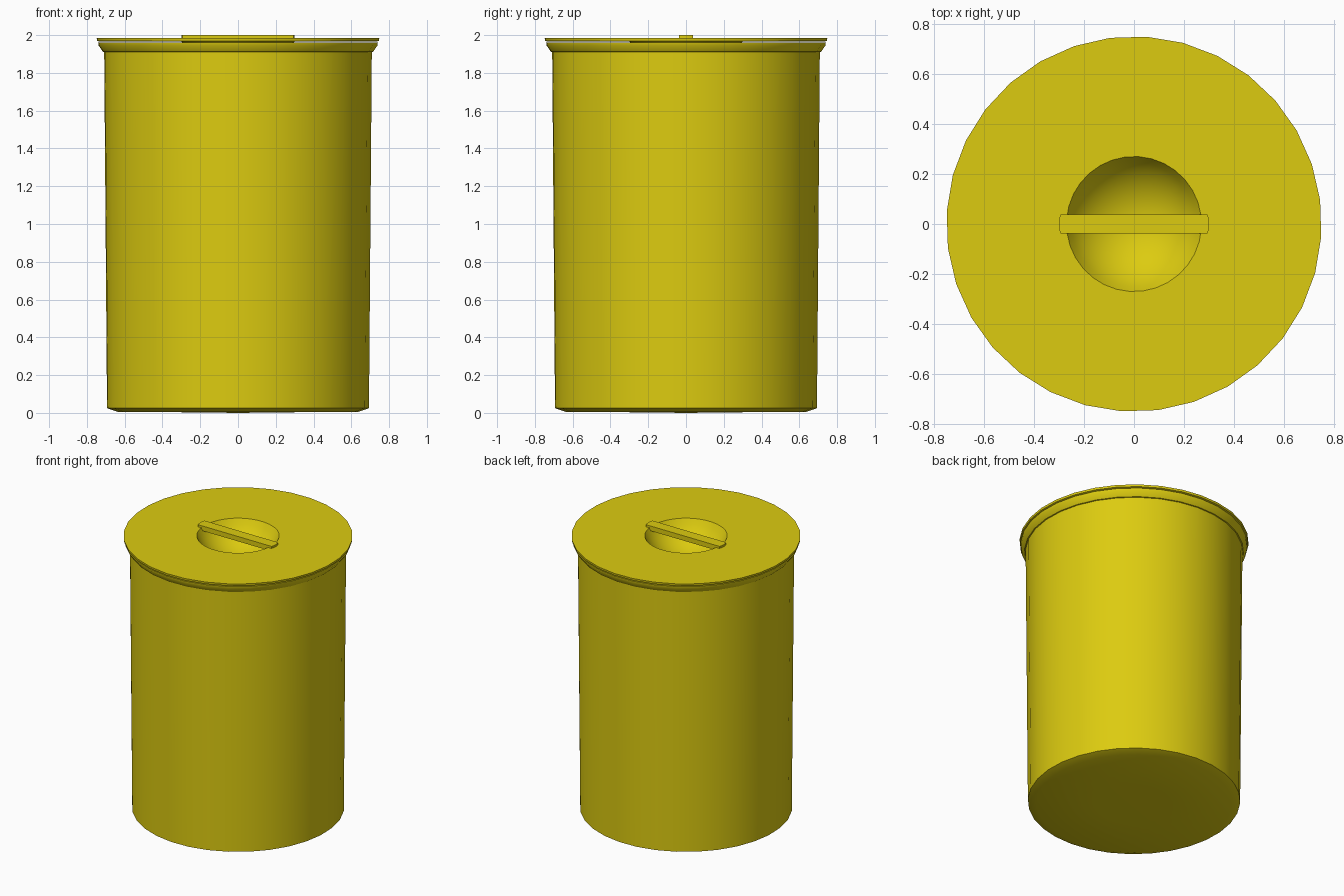
import bpy, bmesh, math

SIDES = 32
TURN = math.radians(7.4)

cube = bpy.data.objects.get("Cube")
if cube:
    bpy.data.objects.remove(cube, do_unlink=True)

yellow = bpy.data.materials.new("yellow plastic")
yellow.use_nodes = True
colour = (0.72, 0.60, 0.005, 1)
yellow.diffuse_color = colour
yellow.node_tree.nodes["Principled BSDF"].inputs["Base Color"].default_value = colour


def finish(name, bm, angle=30):
    bmesh.ops.remove_doubles(bm, verts=bm.verts, dist=1e-5)
    bmesh.ops.recalc_face_normals(bm, faces=bm.faces)
    mesh = bpy.data.meshes.new(name)
    bm.to_mesh(mesh)
    bm.free()
    obj = bpy.data.objects.new(name, mesh)
    bpy.context.collection.objects.link(obj)
    mesh.materials.append(yellow)
    bpy.ops.object.select_all(action="DESELECT")
    obj.select_set(True)
    bpy.context.view_layer.objects.active = obj
    bpy.ops.object.shade_smooth_by_angle(angle=math.radians(angle))
    return obj


def lathe(name, profile, angle=30):
    """Revolve (radius, height) points about the z axis."""
    bm = bmesh.new()
    verts = [bm.verts.new((r * math.cos(TURN), r * math.sin(TURN), z)) for r, z in profile]
    edges = [bm.edges.new(pair) for pair in zip(verts, verts[1:])]
    bmesh.ops.spin(bm, geom=verts + edges, cent=(0, 0, 0), axis=(0, 0, 1),
                   angle=math.tau, steps=SIDES, use_merge=True)
    return finish(name, bm, angle)


# Hollow canister with a slightly domed base and a flared lip
lathe("canister_body", [
    (0, 0.0), (0.25, 0.003), (0.64, 0.006), (0.695, 0.025), (0.71, 1.91),
    (0.717, 1.912), (0.74, 1.945), (0.742, 1.962),
    (0.70, 1.962), (0.69, 1.90), (0.675, 0.05), (0, 0.03)])

# Lid with a round finger recess; the bowl is an arc of a sphere
rim, depth, top = 0.27, 0.17, 1.985
radius = (rim ** 2 + depth ** 2) / (2 * depth)
sweep = math.asin(rim / radius)
bowl = [(radius * math.sin(sweep * i / 8),
         top - depth + radius * (1 - math.cos(sweep * i / 8))) for i in range(9)]
lathe("lid", bowl + [(0.75, top), (0.748, 1.97), (0.735, 1.965), (0.30, 1.965),
                     (0.20, 1.85), (0, 1.80)])

# Grip bar across the recess, with clipped ends
bm = bmesh.new()
outline = [(0.294, -0.038), (0.30, -0.015), (0.30, 0.015), (0.294, 0.038),
           (-0.294, 0.038), (-0.30, 0.015), (-0.30, -0.015), (-0.294, -0.038)]
face = bm.faces.new([bm.verts.new((x, y, 1.965)) for x, y in outline])
raised = bmesh.ops.extrude_face_region(bm, geom=[face])["geom"]
bmesh.ops.translate(bm, vec=(0, 0, 0.035),
                    verts=[v for v in raised if isinstance(v, bmesh.types.BMVert)])
finish("grip_bar", bm)
